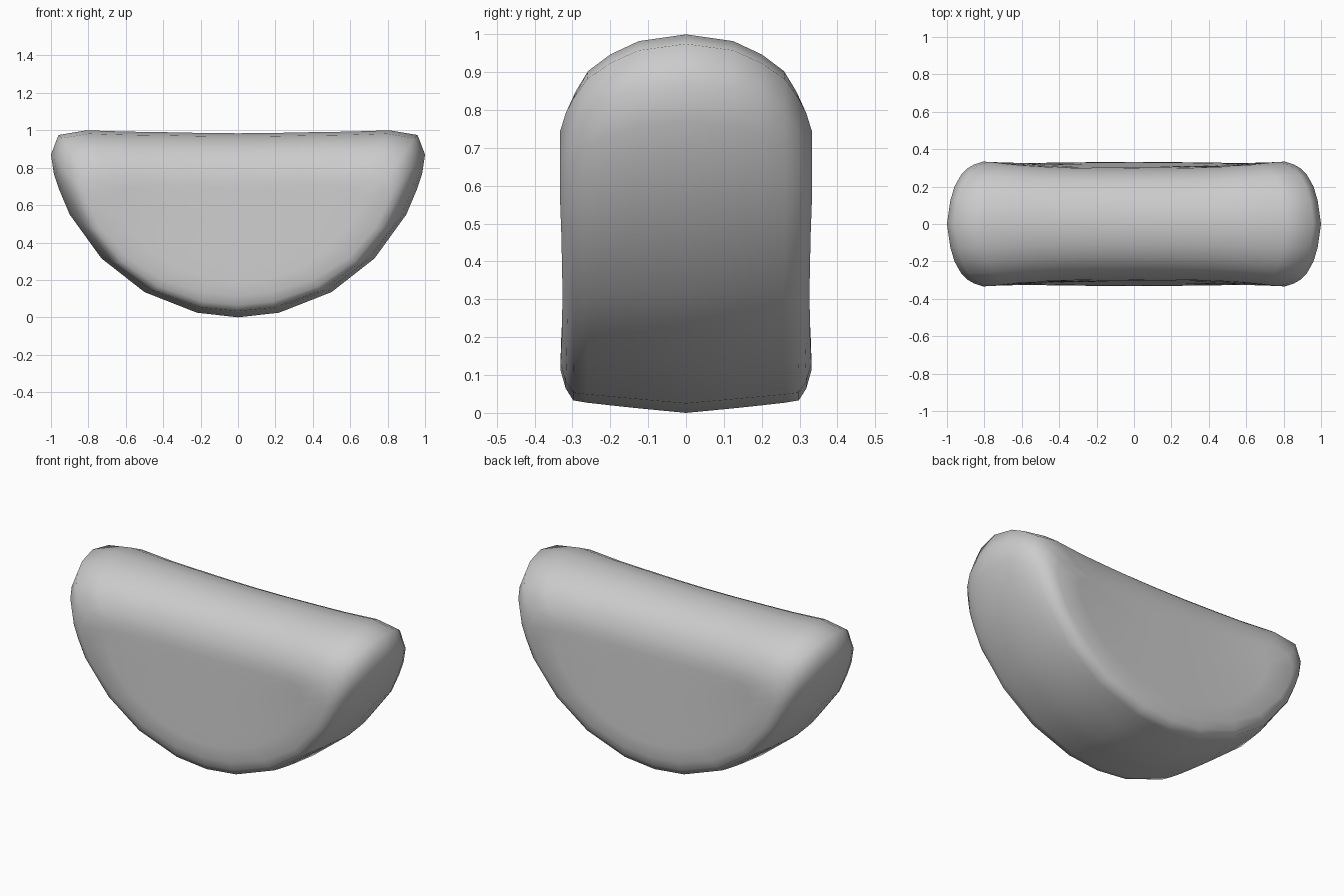
import bpy, bmesh

if "Cube" in bpy.data.objects:
    bpy.data.objects.remove(bpy.data.objects["Cube"])

# Right half of the front outline, from bottom centre up and round to top centre
half = [(0, 0.0), (0.22, 0.025), (0.5, 0.135), (0.73, 0.315), (0.9, 0.55),
        (0.955, 0.68), (0.985, 0.77), (1.0, 0.87), (0.96, 0.975), (0.81, 1.0),
        (0.6, 0.993), (0.4, 0.99), (0.2, 0.986), (0, 0.984)]
outline = half + [(-x, z) for x, z in reversed(half[1:-1])]

# Thickness steps: y offset, half width, bottom z, top z
steps = [(0.0, 1.0, 0.0, 1.0), (0.125, 0.982, 0.012, 0.982),
         (0.2, 0.96, 0.02, 0.947), (0.262, 0.925, 0.027, 0.903),
         (0.298, 0.89, 0.033, 0.85), (0.318, 0.855, 0.065, 0.81),
         (0.333, 0.81, 0.115, 0.76)]


def ring(y, w, b, t):
    return [(x * w, y, b + z * (t - b)) for x, z in outline]


# Side faces continue inwards as shrinking rings
y, w, b, t = steps[-1]
for k in (0.8, 0.6, 0.4, 0.2):
    c = 0.5
    steps.append((0.335, w * k, c + (b - c) * k, c + (t - c) * k))
layers = [(-y, w, b, t) for y, w, b, t in reversed(steps[1:])] + steps


def taper(x, z):
    """Broad sides lean in towards the top between the fuller ends."""
    u = min(1, max(0, (z - 0.1) / 0.66))
    g = max(0, 1 - abs(x / 0.78) ** 3)
    return 1 - 0.11 * g * u


# Rounded half-disc wedge, lofted front to back
bm = bmesh.new()
rings = [[bm.verts.new((x, y * taper(x, z), z)) for x, y, z in ring(*l)]
         for l in layers]
n = len(outline)
for a, c in zip(rings, rings[1:]):
    for i in range(n):
        j = (i + 1) % n
        bm.faces.new((a[i], a[j], c[j], c[i]))
bm.faces.new(rings[0])
bm.faces.new(rings[-1])

bmesh.ops.recalc_face_normals(bm, faces=bm.faces)
for f in bm.faces:
    f.smooth = True
mesh = bpy.data.meshes.new("half_round_wedge")
bm.to_mesh(mesh)
bm.free()
bpy.context.collection.objects.link(bpy.data.objects.new("half_round_wedge", mesh))
